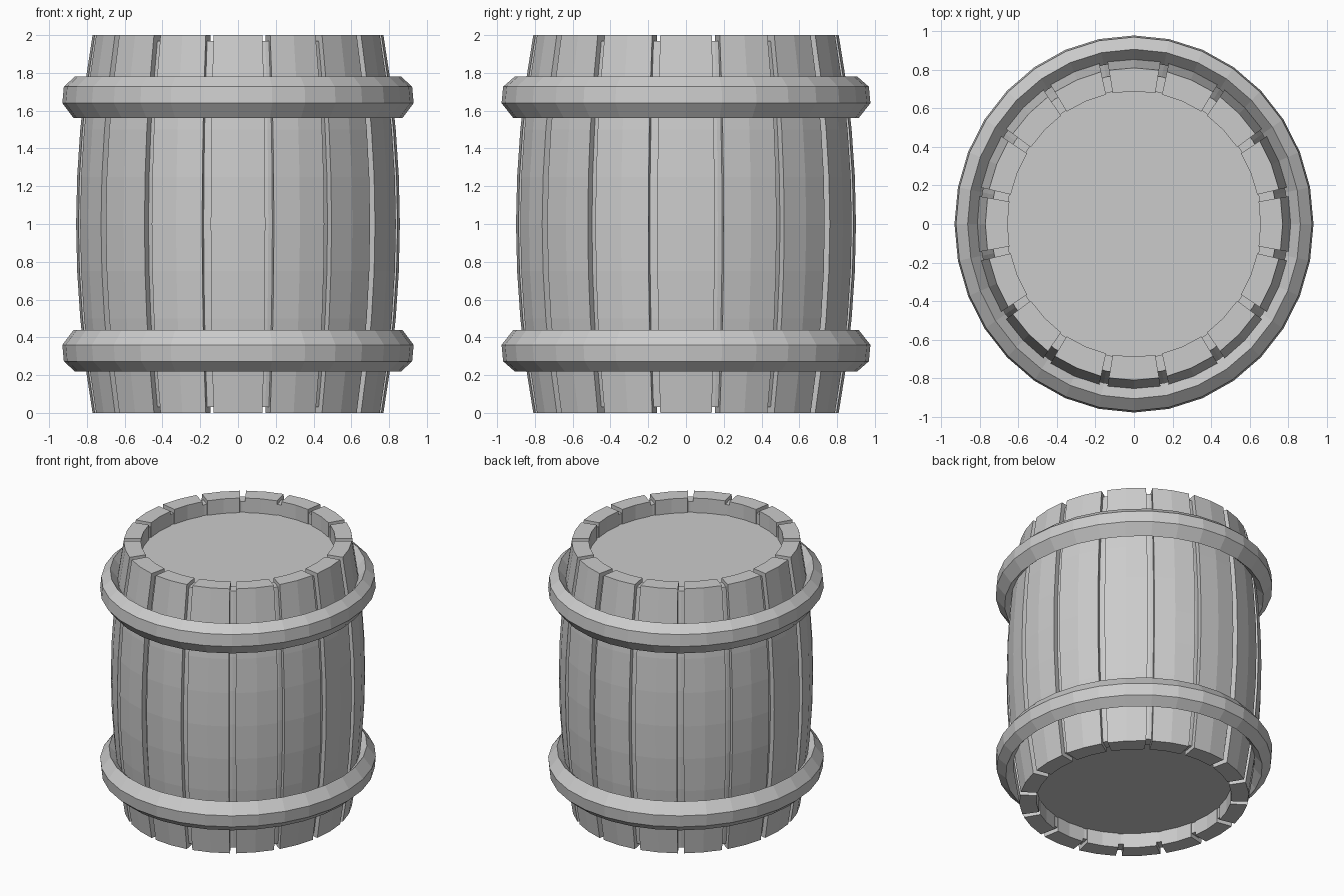
import bpy
import bmesh
from math import cos, sin, radians

cube = bpy.data.objects.get("Cube")
if cube:
    bpy.data.objects.remove(cube)

STAVES = 16
SIDES = 32
DEPTH = 1.05  # the barrel is slightly oval along y

grey = bpy.data.materials.new("barrel grey")
grey.use_nodes = True
colour = (0.6, 0.6, 0.6, 1)
grey.diffuse_color = colour
grey.node_tree.nodes["Principled BSDF"].inputs["Base Color"].default_value = colour


def point(radius, degrees, z):
    a = radians(degrees)
    return (radius * cos(a), DEPTH * radius * sin(a), z)


def bulge(z):
    return 0.857 - 0.087 * (z - 1) ** 2


def loft(name, rings, wrap=False):
    """Join equal rings of points; cap the ends or wrap round."""
    bm = bmesh.new()
    loops = [[bm.verts.new(p) for p in ring] for ring in rings]
    pairs = list(zip(loops, loops[1:]))
    if wrap:
        pairs.append((loops[-1], loops[0]))
    else:
        bm.faces.new(loops[0])
        bm.faces.new(loops[-1])
    for a, b in pairs:
        for i in range(len(a)):
            j = (i + 1) % len(a)
            bm.faces.new((a[i], a[j], b[j], b[i]))
    bmesh.ops.recalc_face_normals(bm, faces=bm.faces)
    mesh = bpy.data.meshes.new(name)
    bm.to_mesh(mesh)
    bm.free()
    mesh.materials.append(grey)
    obj = bpy.data.objects.new(name, mesh)
    bpy.context.collection.objects.link(obj)
    return obj


def lathe(name, profile, wrap=True):
    """Turn a (radius, z) profile round the z axis."""
    return loft(name, [[point(r, 360 * i / SIDES, z) for i in range(SIDES)]
                       for r, z in profile], wrap)


# Curved staves with narrow gaps between them
half = 9.7
heights = [i / 4 for i in range(9)]
for n in range(STAVES):
    mid = 360 * n / STAVES
    rings = []
    for z in heights:
        outer = [point(bulge(z), mid + a, z) for a in (-half, 0, half)]
        inner = [point(0.655, mid + a, z) for a in (half, 0, -half)]
        rings.append(outer + inner)
    loft(f"stave_{n + 1}", rings)

# Inner shell that closes the gaps
levels = [0.03] + heights[1:-1] + [1.97]
lathe("inner_shell", [(bulge(z) - 0.035, z) for z in levels]
      + [(0.662, 1.97), (0.662, 0.03)])

# Recessed round heads
for name, low in (("bottom_head", 0.11), ("top_head", 1.83)):
    lathe(name, [(0.67, low), (0.67, low + 0.06)], wrap=False)

# Bevelled hoops, mirrored about mid height
hoop = [(0.80, 1.70), (0.862, 1.782), (0.922, 1.727),
        (0.93, 1.64), (0.87, 1.56), (0.82, 1.61)]
lathe("top_hoop", hoop)
lathe("bottom_hoop", [(r, 2 - z) for r, z in hoop])
